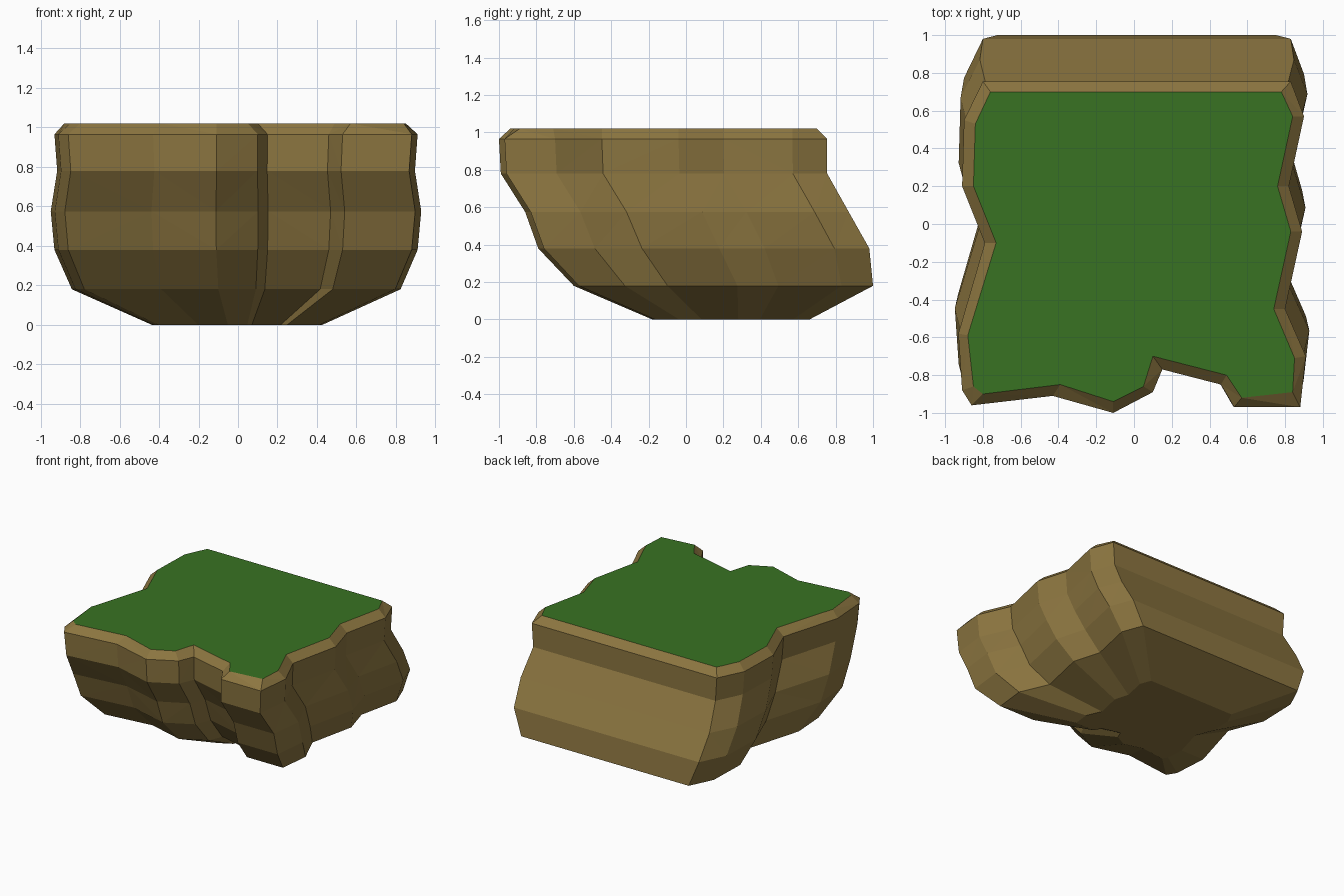
import bpy, bmesh

if "Cube" in bpy.data.objects:
    bpy.data.objects.remove(bpy.data.objects["Cube"])

def material(name, rgb):
    m = bpy.data.materials.new(name)
    m.diffuse_color = (*rgb, 1)
    m.use_nodes = True
    m.node_tree.nodes["Principled BSDF"].inputs["Base Color"].default_value = m.diffuse_color
    return m

earth = material("earth brown", (0.265, 0.182, 0.052))
grass = material("grass green", (0.040, 0.170, 0.016))

# Outline of the flat grassy top, counter-clockwise from the front left
TOP = [(-.80, -.90), (-.39, -.85), (-.11, -.94), (.05, -.86), (.10, -.70),
       (.49, -.80), (.57, -.92), (.84, -.89), (.85, -.71), (.74, -.45),
       (.83, -.04), (.76, .20), (.84, .57), (.78, .70),
       (-.76, .70), (-.84, .53), (-.85, .20), (-.73, -.10), (-.88, -.59), (-.85, -.86)]
# Widest outline, just under the bevelled rim
RIM = [(-.86, -.96), (-.43, -.91), (-.11, -1.0), (.10, -.89), (.15, -.77),
       (.46, -.85), (.53, -.97), (.88, -.97), (.91, -.70), (.80, -.45),
       (.89, -.04), (.82, .20), (.90, .57), (.83, .755),
       (-.80, .755), (-.90, .55), (-.91, .20), (-.79, -.10), (-.93, -.58), (-.91, -.88)]

# Lower strata: height, width scale, front y, back y
LAYERS = [(0.00, .47, -.18, .66),
          (0.18, .905, -.60, 1.0),
          (0.38, 1.0, -.79, .98),
          (0.575, 1.02, -.86, .87),
          (0.78, .985, -.99, .755)]

def stratum(z, sx, front, back):
    k = (back - front) / 1.755
    return [(x * sx, front + (y + 1) * k, z) for x, y in RIM]

outlines = [stratum(*layer) for layer in LAYERS]
outlines.append([(x, y, .965) for x, y in RIM])
outlines.append([(x, y, 1.02) for x, y in TOP])

# Cliff: rings of strata lofted together, capped below and above
bm = bmesh.new()
rings = [[bm.verts.new(p) for p in ring] for ring in outlines]
n = len(RIM)
for low, high in zip(rings, rings[1:]):
    for i in range(n):
        j = (i + 1) % n
        bm.faces.new((low[i], low[j], high[j], high[i]))
bm.faces.new(rings[0][::-1])
turf = bm.faces.new(rings[-1])
turf.material_index = 1
bmesh.ops.triangulate(bm, faces=[f for f in bm.faces if len(f.verts) == 4])

mesh = bpy.data.meshes.new("cliff_block")
bm.to_mesh(mesh)
bm.free()
mesh.materials.append(earth)
mesh.materials.append(grass)
bpy.context.collection.objects.link(bpy.data.objects.new("cliff_block", mesh))
